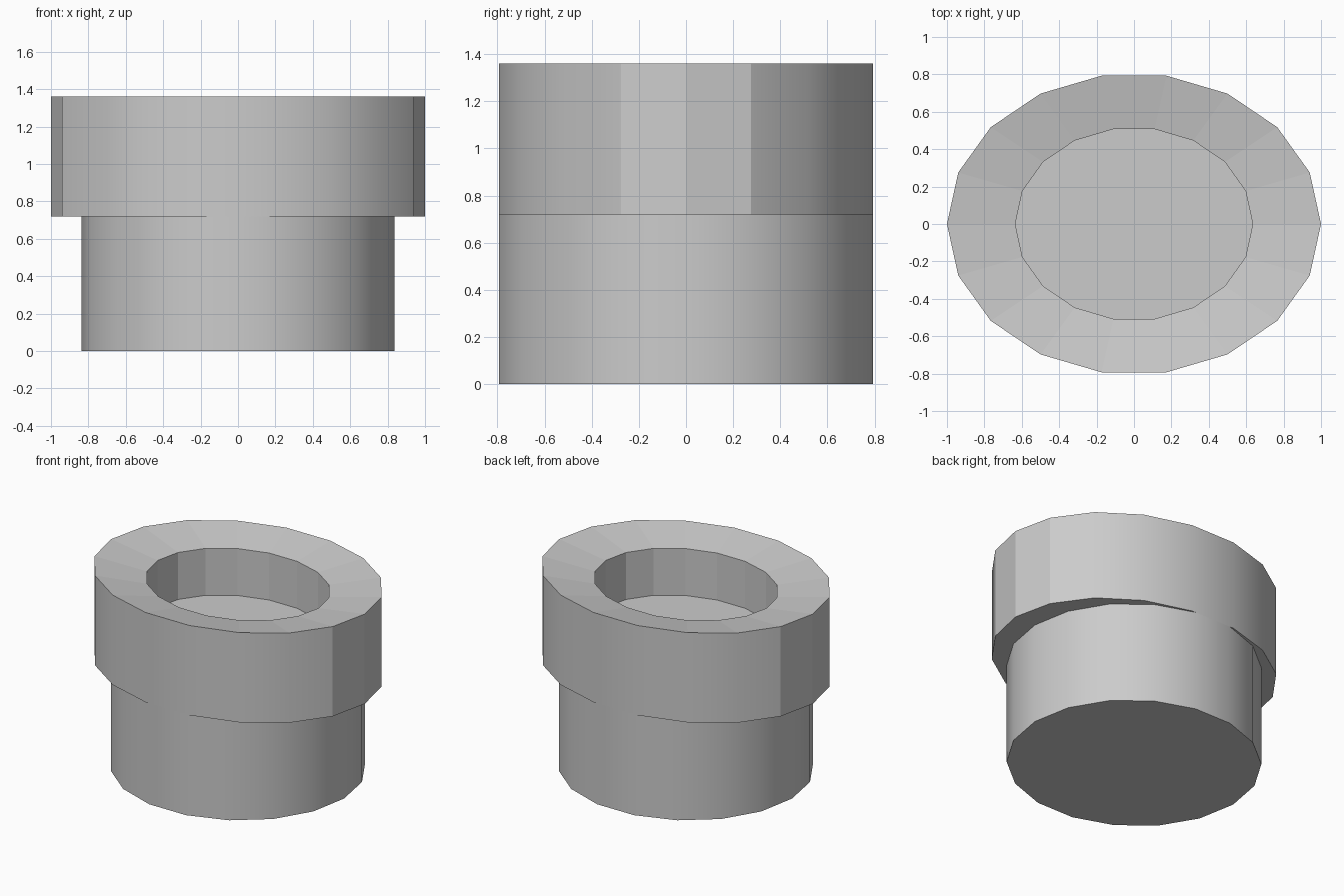
import bpy, bmesh, math

SIDES = 18
SHARP_ANGLE = math.radians(22)

cube = bpy.data.objects.get("Cube")
if cube:
    bpy.data.objects.remove(cube, do_unlink=True)

# Single plain grey
grey = bpy.data.materials.new("plain_grey")
grey.use_nodes = True
colour = (0.6, 0.6, 0.6, 1)
grey.diffuse_color = colour
grey.node_tree.nodes["Principled BSDF"].inputs["Base Color"].default_value = colour

# Oval rings from the base, up the outside, over the rim and down into the recess:
# half width, half depth, height, smooth band above this ring
RINGS = [
    (0.836, 0.805, 0.0, True),     # foot
    (0.836, 0.805, 0.72, False),   # top of the narrow base
    (1.0, 0.805, 0.72, True),      # underside of the collar
    (1.0, 0.805, 1.36, False),     # outer rim
    (0.635, 0.515, 1.305, False),  # inner rim, dished
    (0.635, 0.515, 0.97, False),   # recess floor
]


def add_ring(bm, rx, ry, z):
    step = math.tau / SIDES
    return [bm.verts.new((rx * math.cos(i * step), ry * math.sin(i * step), z))
            for i in range(SIDES)]


bm = bmesh.new()
rings = [add_ring(bm, *ring[:3]) for ring in RINGS]
bm.faces.new(rings[0][::-1])
bm.faces.new(rings[-1])

# Bands between the rings
for (lower, upper), spec in zip(zip(rings, rings[1:]), RINGS):
    for i in range(SIDES):
        j = (i + 1) % SIDES
        face = bm.faces.new((lower[i], lower[j], upper[j], upper[i]))
        face.smooth = spec[3]

# The ledge vanishes where collar and base are flush
bm.normal_update()
flat = [f for f in bm.faces if f.calc_area() < 1e-5]
bmesh.ops.delete(bm, geom=flat, context='FACES_ONLY')
for edge in bm.edges:
    edge.smooth = len(edge.link_faces) == 2 and edge.calc_face_angle() < SHARP_ANGLE

mesh = bpy.data.meshes.new("stepped_oval_cup")
bm.to_mesh(mesh)
bm.free()
mesh.materials.append(grey)
cup = bpy.data.objects.new("stepped_oval_cup", mesh)
bpy.context.collection.objects.link(cup)
